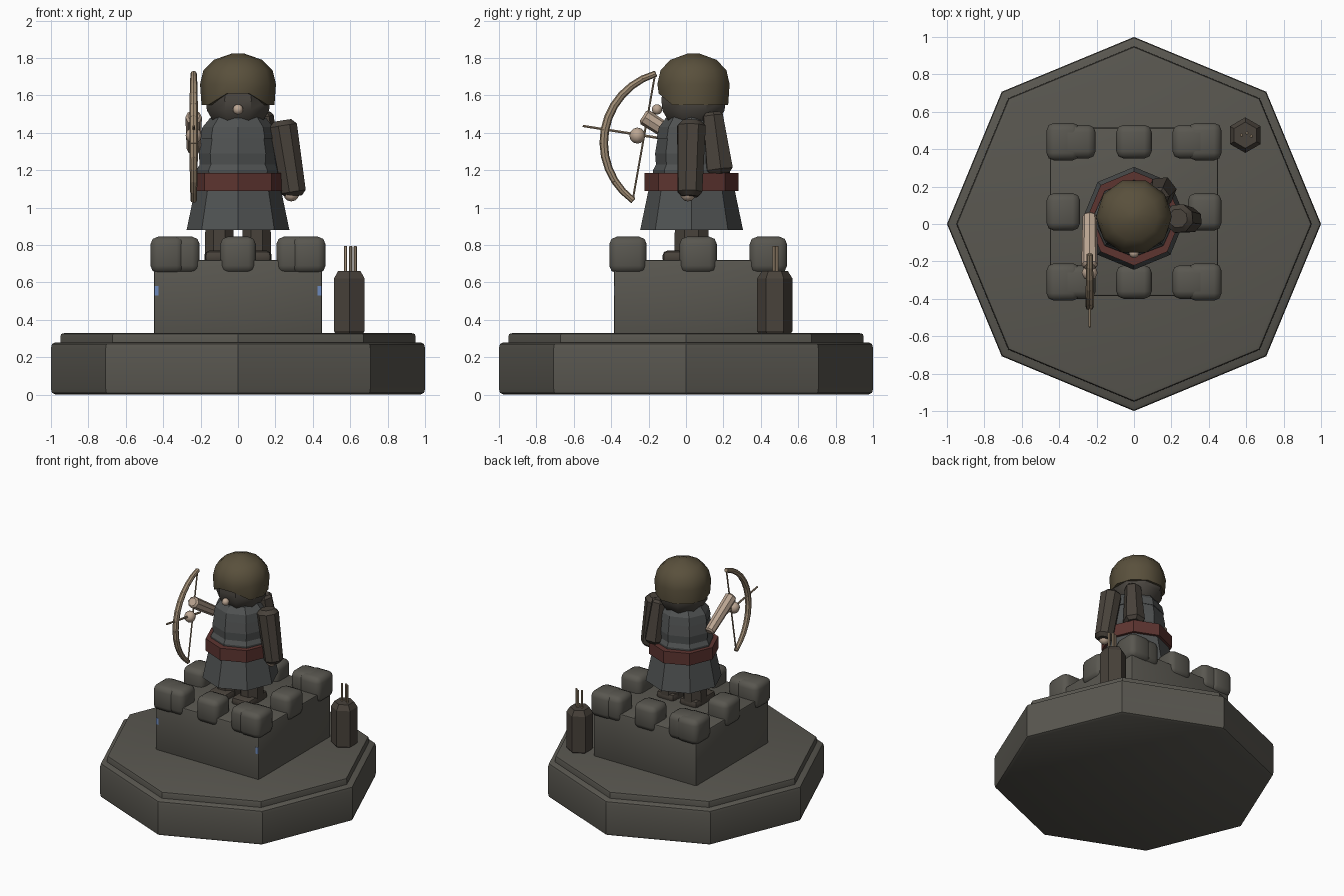
import bpy, bmesh, math
from mathutils import Vector, Matrix

if "Cube" in bpy.data.objects:
    bpy.data.objects.remove(bpy.data.objects["Cube"])


def mat(name, rgb):
    m = bpy.data.materials.new(name)
    m.diffuse_color = (*rgb, 1)
    m.use_nodes = True
    m.node_tree.nodes["Principled BSDF"].inputs["Base Color"].default_value = m.diffuse_color
    return m


STONE = mat("stone", (0.10, 0.095, 0.08))
LEATHER = mat("leather", (0.065, 0.054, 0.043))
HAIR = mat("hair", (0.10, 0.08, 0.045))
BEARD = mat("beard", (0.07, 0.062, 0.052))
CLOTH = mat("cloth", (0.08, 0.085, 0.085))
RED = mat("red", (0.11, 0.035, 0.03))
WOOD = mat("wood", (0.36, 0.27, 0.18))
SKIN = mat("skin", (0.50, 0.38, 0.29))
BLUE = mat("blue", (0.15, 0.25, 0.5))


def finish(name, bm, m, bevel=0, segs=2, smooth=0):
    bmesh.ops.recalc_face_normals(bm, faces=bm.faces)
    if bevel:
        bmesh.ops.bevel(bm, geom=bm.edges[:], offset=bevel, segments=segs,
                        profile=0.5, affect='EDGES', clamp_overlap=True)
    me = bpy.data.meshes.new(name)
    bm.to_mesh(me)
    bm.free()
    me.materials.append(m)
    ob = bpy.data.objects.new(name, me)
    bpy.context.collection.objects.link(ob)
    if smooth:
        bpy.ops.object.select_all(action='DESELECT')
        ob.select_set(True)
        bpy.context.view_layer.objects.active = ob
        bpy.ops.object.shade_smooth_by_angle(angle=math.radians(smooth))
    return ob


def lathe(name, profile, n, m, origin=(0, 0, 0), axis=(0, 0, 1), turn=0, sy=1, smooth=0):
    """Closed n-sided solid from (radius, height) pairs along an axis."""
    bm = bmesh.new()
    rings = []
    for r, z in profile:
        rings.append([bm.verts.new((r * math.cos(turn + k * math.tau / n),
                                    sy * r * math.sin(turn + k * math.tau / n), z)) for k in range(n)])
    for a, b in zip(rings, rings[1:]):
        for k in range(n):
            bm.faces.new((a[k], a[(k + 1) % n], b[(k + 1) % n], b[k]))
    bm.faces.new(rings[0][::-1])
    bm.faces.new(rings[-1])
    rot = Vector((0, 0, 1)).rotation_difference(Vector(axis)).to_matrix().to_4x4()
    bm.transform(Matrix.Translation(origin) @ rot)
    return finish(name, bm, m, smooth=smooth)


def limb(name, p, q, r0, r1, m, n=8, cap=0.3, smooth=0):
    """Tapered rod from p to q with chamfered ends."""
    d = Vector(q) - Vector(p)
    c0, c1, L = r0 * cap, r1 * cap, d.length
    prof = [(r0 - c0, 0), (r0, c0), (r1, L - c1), (r1 - c1, L)]
    return lathe(name, prof, n, m, p, d, smooth=smooth)


def box(name, c, s, m, bevel=0, smooth=0):
    bm = bmesh.new()
    bmesh.ops.create_cube(bm, size=1)
    bm.transform(Matrix.Translation(c) @ Matrix.Diagonal((*s, 1)))
    return finish(name, bm, m, bevel, smooth=smooth)


def ball(name, c, r, m, u=8, v=6):
    bm = bmesh.new()
    bmesh.ops.create_uvsphere(bm, u_segments=u, v_segments=v, radius=r)
    bm.transform(Matrix.Translation(c))
    return finish(name, bm, m, smooth=60)


# Octagonal plinth in two tiers
lathe("plinth", [(0.975, 0), (0.995, 0.01), (1, 0.03), (1, 0.25), (0.995, 0.27), (0.975, 0.28)],
      8, STONE, smooth=30)
lathe("plinth_top", [(0.95, 0.27), (0.95, 0.31), (0.945, 0.325), (0.925, 0.33)], 8, STONE, smooth=30)

# Tower block with a ring of merlons
CY = 0.065
box("tower", (0, CY, 0.52), (0.90, 0.90, 0.40), STONE, 0.012, 30)
for x in (-0.30, 0, 0.30):
    for s in (-1, 1):
        box("merlon_row", (x, CY + s * 0.375, 0.747), (0.19, 0.18, 0.195), STONE, 0.04, 50)
for y in (-0.375, 0, 0.375):
    for s in (-1, 1):
        box("merlon_side", (s * 0.378, CY + y, 0.747), (0.18, 0.2, 0.195), STONE, 0.04, 50)
for s in (-1, 1):
    box("corner_inset", (s * 0.435, -0.37, 0.555), (0.022, 0.032, 0.05), BLUE)

# Standing quiver with arrows
QX, QY = 0.595, 0.475
lathe("quiver", [(0.08, 0.32), (0.095, 0.34), (0.095, 0.62), (0.07, 0.66)], 6, LEATHER,
      (QX, QY, 0), turn=math.pi / 6)
for dx, dy in ((-0.02, 0), (0.008, 0.012), (0.032, -0.005)):
    limb("quiver_arrow", (QX + dx, QY + dy, 0.6), (QX + dx, QY + dy, 0.795), 0.009, 0.009, WOOD, 6)

# Legs and boots
for s in (-1, 1):
    lathe("leg", [(0.085, 0.72), (0.08, 0.92)], 8, LEATHER, (s * 0.1, 0.03, 0),
          turn=math.pi / 8, sy=1.2)
    box("boot", (s * 0.1, 0.0, 0.735), (0.155, 0.25, 0.07), LEATHER, 0.025, 40)

# Tunic, belt and torso
BODY = (0, 0.03, 0)
lathe("skirt", [(0.275, 0.88), (0.225, 1.12)], 8, CLOTH, BODY)
lathe("belt", [(0.235, 1.09), (0.252, 1.09), (0.252, 1.185), (0.23, 1.185)], 8, RED, BODY, sy=1)
lathe("torso", [(0.218, 1.16), (0.222, 1.20), (0.205, 1.23), (0.21, 1.29), (0.19, 1.40), (0.15, 1.48)],
      8, CLOTH, BODY, sy=0.93)
lathe("collar", [(0.203, 1.37), (0.19, 1.43), (0.14, 1.49)], 8, CLOTH, BODY, sy=0.92)

# Head with beard, cap of hair and nose
HEAD = (0, 0.04, 0)
lathe("face", [(0.09, 1.42), (0.13, 1.44), (0.18, 1.52), (0.186, 1.58), (0.17, 1.66)], 8, BEARD,
      HEAD, turn=math.pi / 8, smooth=40)
hair = lathe("hair", [(0.165, 1.55), (0.195, 1.55), (0.203, 1.66), (0.185, 1.735), (0.13, 1.79), (0.03, 1.825)],
             10, HAIR, HEAD, smooth=40)
for v in hair.data.vertices:
    if v.co.z < 1.6 and v.co.y < -0.08:
        v.co.z += 0.06 if abs(v.co.x) > 0.02 else 0.03
ball("nose", (0, -0.155, 1.525), 0.028, SKIN)

# Lowered arm, back quiver
limb("lowered_arm", (0.235, 0.03, 1.465), (0.30, 0.02, 1.06), 0.08, 0.07, LEATHER, 8, 0.35, 40)
ball("lowered_hand", (0.285, 0.01, 1.075), 0.042, SKIN)
limb("back_quiver", (0.13, 0.14, 1.51), (0.15, 0.18, 1.18), 0.06, 0.08, LEATHER, 6)

# Raised bow arm
BX = -0.237
limb("bow_forearm", (BX, 0.05, 1.31), (BX, -0.23, 1.49), 0.038, 0.044, SKIN, 8, 0.3, 40)
ball("bow_hand", (BX, -0.26, 1.385), 0.043, SKIN)

# Bow as overlapping segments on an arc through tip, belly and tip
tip_a, belly, tip_b = Vector((-0.165, 1.715)), Vector((-0.437, 1.375)), Vector((-0.285, 1.04))
mid = (tip_a + tip_b) / 2
half = (tip_a - tip_b).length / 2
sag = (belly - mid).length
rad = (half ** 2 + sag ** 2) / (2 * sag)
out = Vector((tip_b.y - tip_a.y, tip_a.x - tip_b.x)).normalized()
along = (tip_a - tip_b).normalized()
cen = mid + out * (sag - rad)
span = math.asin(min(1, half / rad))
N = 12
pts = []
for i in range(N + 1):
    a = -span + 2 * span * i / N
    p = cen + out * rad * math.cos(a) + along * rad * math.sin(a)
    pts.append(Vector((BX, p.x, p.y)))
for i in range(N):
    w = [0.017 + 0.006 * math.cos(math.pi * (k / N - 0.5)) for k in (i, i + 1)]
    e = (pts[i + 1] - pts[i]) * 0.08
    limb("bow_segment", pts[i] - e, pts[i + 1] + e, w[0], w[1], WOOD, 8, 0.2, 40)
limb("bow_string", pts[0], pts[-1], 0.006, 0.006, WOOD, 6)
limb("nocked_arrow", (BX, -0.13, 1.37), (BX, -0.552, 1.437), 0.008, 0.007, WOOD, 6)
